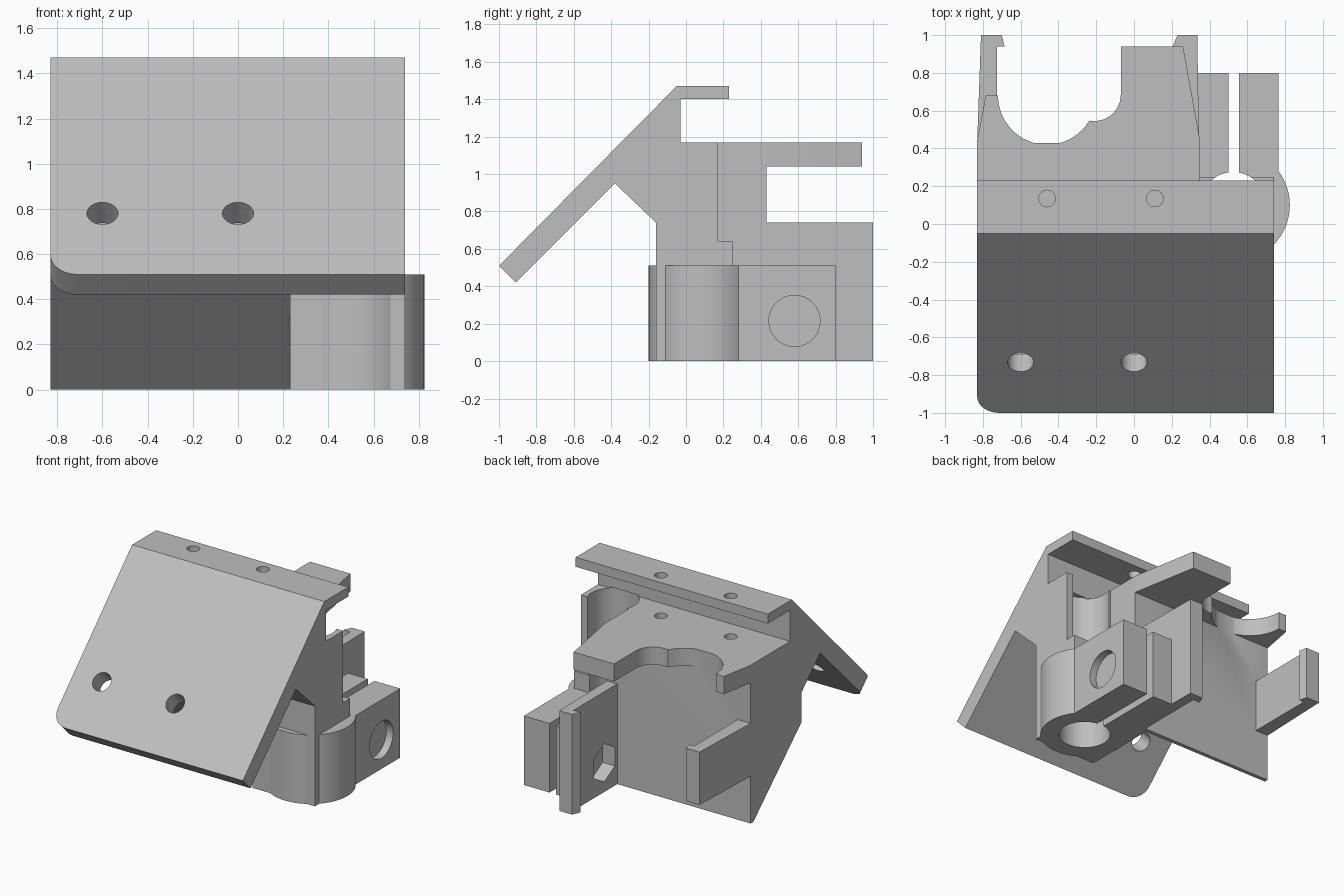
import bpy, bmesh
from math import cos, sin, radians
from mathutils import Matrix

cube = bpy.data.objects.get("Cube")
if cube:
    bpy.data.objects.remove(cube, do_unlink=True)

grey = bpy.data.materials.new("plain_grey")
grey.use_nodes = True
grey.diffuse_color = (0.52, 0.52, 0.52, 1)
grey.node_tree.nodes["Principled BSDF"].inputs["Base Color"].default_value = grey.diffuse_color

# Profile frames: plan (x, y), side (y, z) and the sloping plate (x, along slope)
PLAN = Matrix.Identity(4)
SIDE = Matrix(((0, 0, 1, 0), (1, 0, 0, 0), (0, 1, 0, 0), (0, 0, 0, 1)))
SLOPE = Matrix.Translation((-0.83, -1, 0.51)) @ Matrix.Rotation(radians(45), 4, 'X')


def arc(cx, cy, r, start=0, end=360, n=24):
    steps = n if end - start == 360 else n + 1
    angles = [radians(start + (end - start) * i / n) for i in range(steps)]
    return [(cx + r * cos(a), cy + r * sin(a)) for a in angles]


def rect(x0, x1, y0, y1):
    return [(x0, y0), (x1, y0), (x1, y1), (x0, y1)]


def prism(name, points, low, high, frame=PLAN):
    """Extrude a flat profile from low to high along the frame's normal."""
    bm = bmesh.new()
    face = bm.faces.new([bm.verts.new((u, v, low)) for u, v in points])
    top = bmesh.ops.extrude_face_region(bm, geom=[face])["geom"]
    bmesh.ops.translate(bm, vec=(0, 0, high - low),
                        verts=[g for g in top if isinstance(g, bmesh.types.BMVert)])
    bm.transform(frame)
    bmesh.ops.recalc_face_normals(bm, faces=bm.faces)
    mesh = bpy.data.meshes.new(name)
    bm.to_mesh(mesh)
    bm.free()
    mesh.materials.append(grey)
    obj = bpy.data.objects.new(name, mesh)
    bpy.context.collection.objects.link(obj)
    return obj


def combine(target, tool, operation):
    """Apply one boolean and discard the tool."""
    mod = target.modifiers.new(operation, 'BOOLEAN')
    mod.operation, mod.object, mod.solver = operation, tool, 'EXACT'
    bpy.context.view_layer.update()
    result = bpy.data.meshes.new_from_object(
        target.evaluated_get(bpy.context.evaluated_depsgraph_get()))
    target.modifiers.clear()
    target.data = result
    bpy.data.objects.remove(tool, do_unlink=True)


# Main body: sloping plate, top flange, gusset and thick wall
bracket = prism("mounting_bracket", [
    (-1, 0.51), (-0.05, 1.47), (0.23, 1.47), (0.23, 1.40), (-0.03, 1.40),
    (-0.03, 1.17), (0.43, 1.17), (0.43, 0), (-0.16, 0), (-0.16, 0.74),
    (-0.38, 0.95), (-0.91, 0.42)], -0.83, 0.74, SIDE)

body_cuts = [
    # plate shortened above the column
    prism("plate_notch", [(-0.36, 1.315), (-0.16, 1.10), (-0.16, 0.6),
                          (-1.2, 0.2), (-1.2, 1.0)], 0.23, 1, SIDE),
    # sloping underside of the wall
    prism("wall_slope", [(-0.3, 0.65), (0.45, -0.046), (-0.3, -0.05)], -1, 0.23, SIDE),
    # stepped back of the column
    prism("column_back", [(0.17, 1.3), (0.17, 0.64), (0.25, 0.64), (0.25, -0.1),
                          (0.6, -0.1), (0.6, 1.3)], 0.35, 1, SIDE),
    # rounded plate corner
    prism("plate_corner", [(-0.05, -0.05), (0.12, -0.05)]
          + arc(0.12, 0.12, 0.12, 270, 180, 10) + [(-0.05, 0.12)], -0.3, 0.1, SLOPE),
]
for cut in body_cuts:
    combine(bracket, cut, 'DIFFERENCE')

# Added parts: scalloped shelf, two hooked arms, clamp barrel and jaws
additions = [
    prism("shelf", [(0.35, 0.3), (0.35, 0.44), (0.26, 0.94), (-0.07, 0.94)]
          + arc(-0.21, 0.685, 0.14, 0, -100, 12)
          + arc(-0.46, 0.68, 0.26, -32, -180, 24)
          + [(-0.785, 0.68), (-0.83, 0.44), (-0.83, 0.3)], 1.04, 1.17),
    prism("tall_arm", [(0.26, 0.38), (0.26, 0.94), (0.205, 0.94), (0.23, 1),
                       (0.335, 1), (0.345, 0.38)], 0, 0.74),
    prism("short_arm", [(-0.83, 0.4), (-0.83, 0.44), (-0.81, 1), (-0.70, 1),
                        (-0.685, 0.94), (-0.725, 0.94), (-0.725, 0.4)], 0.35, 0.74),
    prism("clamp_barrel", arc(0.525, 0.1, 0.3, n=64), 0, 0.51),
    prism("clamp_jaws", rect(0.3, 0.765, 0.1, 0.8), 0, 0.51),
]
for part in additions:
    combine(bracket, part, 'UNION')

# Rod bore, clamp slot, bolt passage with head recess and nut pocket
holes = [
    prism("rod_bore", arc(0.525, 0.1, 0.175, n=48), -0.1, 1.18),
    prism("clamp_slot", rect(0.50, 0.555, 0.12, 0.9), -0.1, 0.515),
    prism("bolt_hole", arc(0.58, 0.215, 0.072), 0.1, 0.9, SIDE),
    prism("head_recess", arc(0.58, 0.215, 0.137, n=32), 0.71, 0.9, SIDE),
    prism("nut_pocket", arc(0.58, 0.215, 0.14, 30, 390, 6), 0.1, 0.36, SIDE),
]
# Screw holes in the flange and the sloping plate
for x in (-0.46, 0.11):
    holes.append(prism("flange_hole", arc(x, 0.135, 0.044), 0.9, 1.6))
for x in (0.23, 0.83):
    holes.append(prism("plate_hole", arc(x, 0.38, 0.069), -0.25, 0.1, SLOPE))
for hole in holes:
    combine(bracket, hole, 'DIFFERENCE')

# Smooth the round surfaces, keep edges crisp
bpy.ops.object.select_all(action='DESELECT')
bracket.select_set(True)
bpy.context.view_layer.objects.active = bracket
bpy.ops.object.shade_smooth_by_angle(angle=radians(25))
